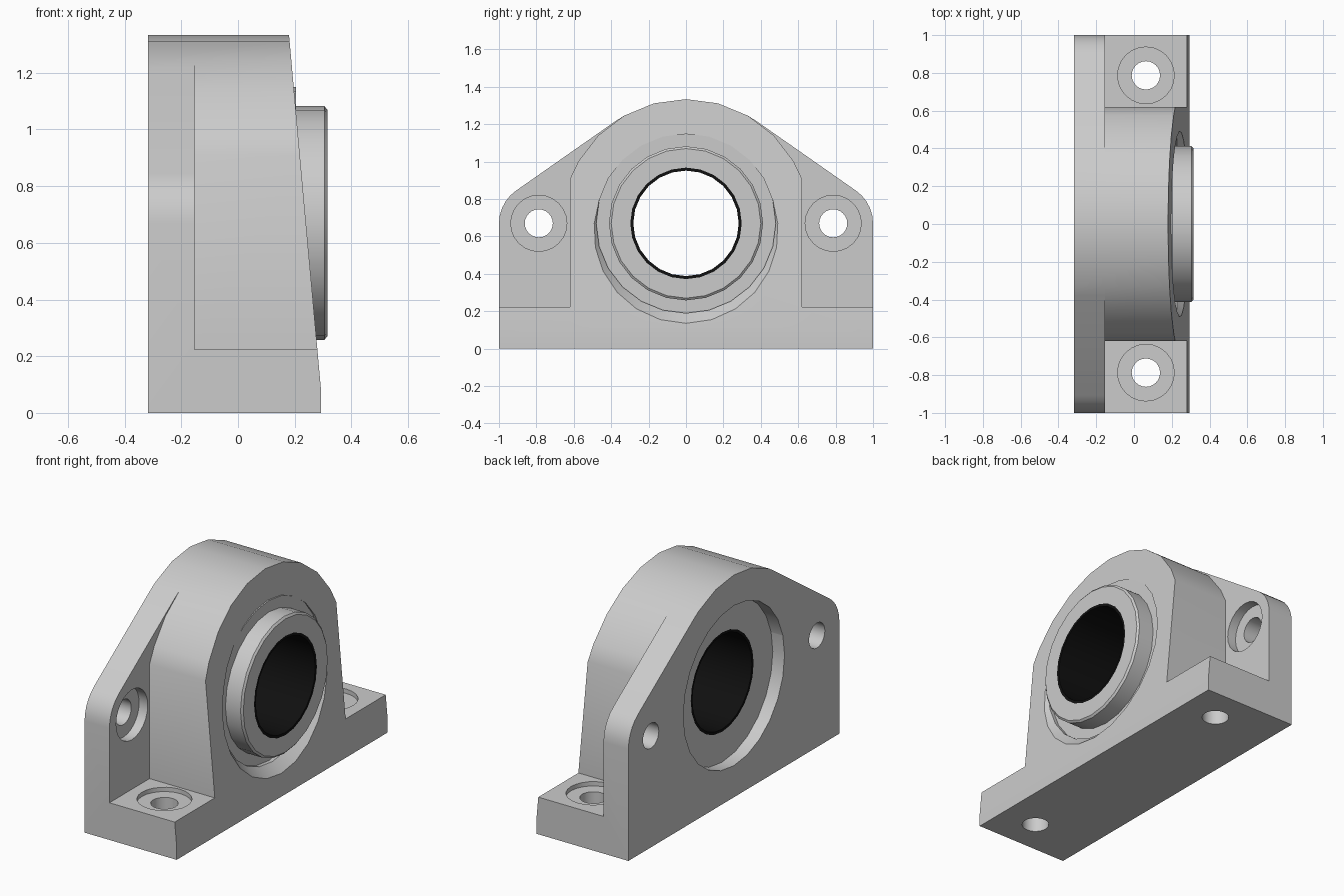
import bpy, bmesh
from math import sin, cos, pi, radians

if "Cube" in bpy.data.objects:
    bpy.data.objects.remove(bpy.data.objects["Cube"])

CZ = 0.67            # height of the bore axis
R = 0.664            # outer radius of the housing
HY = 0.787           # bolt hole offset in y


def make(name, verts, faces):
    me = bpy.data.meshes.new(name)
    me.from_pydata(verts, [], faces)
    bm = bmesh.new()
    bm.from_mesh(me)
    bmesh.ops.recalc_face_normals(bm, faces=bm.faces)
    bm.to_mesh(me)
    bm.free()
    ob = bpy.data.objects.new(name, me)
    bpy.context.collection.objects.link(ob)
    return ob


def prism(name, pts, a, b, axis='x'):
    """Extrude a closed (y, z) outline along x, or an (x, z) outline along y."""
    def put(p, t):
        return (t, p[0], p[1]) if axis == 'x' else (p[0], t, p[1])
    n = len(pts)
    verts = [put(p, a) for p in pts] + [put(p, b) for p in pts]
    faces = [list(range(n)), list(range(n, 2 * n))]
    faces += [[i, (i + 1) % n, n + (i + 1) % n, n + i] for i in range(n)]
    return make(name, verts, faces)


def lathe(name, prof, center=(0, 0, CZ), axis='x', seg=24, ring=False):
    """Revolve an (along, radius) profile; ring closes it on itself, else it is capped."""
    verts, n = [], len(prof)
    for t, r in prof:
        for k in range(seg):
            u, v = r * sin(2 * pi * k / seg), r * cos(2 * pi * k / seg)
            p = (t, u, v) if axis == 'x' else (u, v, t)
            verts.append([c + q for c, q in zip(center, p)])
    faces = []
    for i in range(n if ring else n - 1):
        j = (i + 1) % n
        for k in range(seg):
            m = (k + 1) % seg
            faces.append([i * seg + k, i * seg + m, j * seg + m, j * seg + k])
    if not ring:
        faces += [list(range(seg)), list(range((n - 1) * seg, n * seg))]
    return make(name, verts, faces)


def arc(cy, r, degrees):
    """Points on a circle at bore height, angles measured from straight up."""
    return [(cy + r * sin(radians(d)), CZ + r * cos(radians(d))) for d in degrees]


def cut(target, cutter):
    cutter.hide_render = True
    mod = target.modifiers.new("cut", 'BOOLEAN')
    mod.operation, mod.solver, mod.object = 'DIFFERENCE', 'EXACT', cutter
    bpy.context.view_layer.objects.active = target
    bpy.ops.object.modifier_apply(modifier=mod.name)
    bpy.data.objects.remove(cutter)


# Housing blank: full outline with rounded ears
half = arc(0, R, [15, 30, 35]) + arc(HY, 1 - HY, [35, 46, 57, 68, 79, 90]) + [(1, 0)]
outline = [(0, CZ + R)] + half + [(-y, z) for y, z in reversed(half)]
housing = prism("housing", outline, -0.318, 0.45)

# Side pockets leave the thin back plate and the base feet
pocket = [(1.3, 0.223), (0.62, 0.223), (0.62, 0.908)] + arc(0, R, [60, 45, 30]) + [(0.36, 1.7), (1.3, 1.7)]
for s in (1, -1):
    cut(housing, prism("pocket", [(s * y, z) for y, z in pocket], -0.153, 0.7))

# Sloping front face
cut(housing, prism("slope", [(0.293, -0.2), (0.293, 0.08), (0.18, 1.334), (0.171, 1.434),
                             (0.8, 1.434), (0.8, -0.2)], -1.5, 1.5, 'y'))

# Bearing seat with a flared mouth
cut(housing, lathe("seat", [(-0.6, 0.48), (0.228, 0.48), (0.36, 0.6)]))

# Counterbored bolt holes in ears and feet
for s in (1, -1):
    cut(housing, lathe("ear_hole", [(-0.6, 0.075), (-0.21, 0.075), (-0.21, 0.15), (0, 0.15)],
                       (0, s * HY, CZ)))
    cut(housing, lathe("foot_hole", [(-0.2, 0.075), (0.197, 0.075), (0.197, 0.15), (0.3, 0.15)],
                       (0.063, s * HY, 0), 'z'))

# Bearing with raised collar
bearing = lathe("bearing", [(-0.24, 0.298), (-0.24, 0.48), (0.205, 0.48), (0.205, 0.412),
                            (0.305, 0.412), (0.315, 0.4), (0.315, 0.298)], ring=True)

# Black bore liner
liner = lathe("liner", [(-0.24, 0.298), (0.315, 0.298), (0.315, 0.282), (-0.24, 0.282)], ring=True)
black = bpy.data.materials.new("black")
black.diffuse_color = (0.005, 0.005, 0.005, 1)
black.use_nodes = True
black.node_tree.nodes["Principled BSDF"].inputs["Base Color"].default_value = black.diffuse_color
liner.data.materials.append(black)

# Smooth round faces, sharp edges
for ob in (housing, bearing, liner):
    bpy.ops.object.select_all(action='DESELECT')
    ob.select_set(True)
    bpy.context.view_layer.objects.active = ob
    bpy.ops.object.shade_smooth_by_angle(angle=radians(30))
